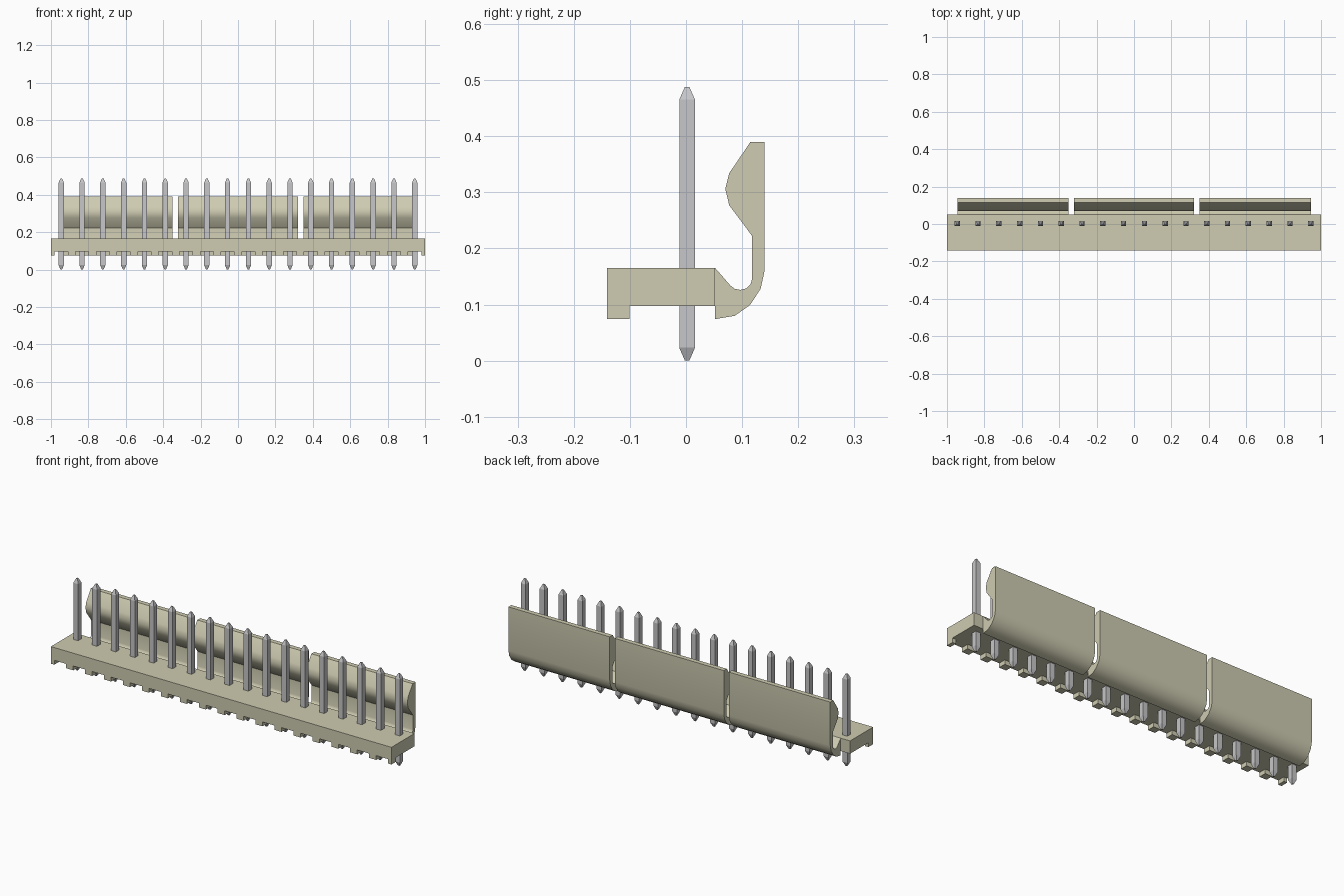
import bpy, bmesh, math
from mathutils import Vector

if "Cube" in bpy.data.objects:
    bpy.data.objects.remove(bpy.data.objects["Cube"], do_unlink=True)


def material(name, rgb, metallic=0.0):
    m = bpy.data.materials.new(name)
    m.use_nodes = True
    m.diffuse_color = (*rgb, 1)
    b = m.node_tree.nodes["Principled BSDF"]
    b.inputs["Base Color"].default_value = (*rgb, 1)
    b.inputs["Roughness"].default_value = 0.5
    return m


PLASTIC = material("cream_plastic", (0.62, 0.60, 0.44))
METAL = material("tin_metal", (0.57, 0.565, 0.58))


def make_object(name, bm, mat, smooth=None):
    bmesh.ops.recalc_face_normals(bm, faces=bm.faces)
    me = bpy.data.meshes.new(name)
    bm.to_mesh(me)
    bm.free()
    me.materials.append(mat)
    ob = bpy.data.objects.new(name, me)
    bpy.context.collection.objects.link(ob)
    if smooth:
        bpy.ops.object.select_all(action='DESELECT')
        ob.select_set(True)
        bpy.context.view_layer.objects.active = ob
        bpy.ops.object.shade_smooth_by_angle(angle=math.radians(smooth))
    return ob


def prism(name, points, offset, mat, smooth=None):
    """Extrude a closed outline of 3D points along an offset."""
    bm = bmesh.new()
    face = bm.faces.new([bm.verts.new(p) for p in points])
    ext = bmesh.ops.extrude_face_region(bm, geom=[face])
    moved = [v for v in ext["geom"] if isinstance(v, bmesh.types.BMVert)]
    bmesh.ops.translate(bm, verts=moved, vec=Vector(offset))
    return make_object(name, bm, mat, smooth)


PINS = 18
PITCH = 1.89 / (PINS - 1)
pin_xs = [-0.945 + i * PITCH for i in range(PINS)]
FRONT, LIP, BACK = -0.141, -0.101, 0.052
FOOT, FLOOR, TOP = 0.074, 0.097, 0.165

# Base slab behind the front lip
prism("base_slab", [(-1, LIP, FLOOR), (-1, BACK, FLOOR), (-1, BACK, TOP), (-1, LIP, TOP)],
      (2, 0, 0), PLASTIC)

# Front lip with a notch below every pin, leaving feet between them
comb = [(1, TOP), (-1, TOP), (-1, FOOT)]
for x in pin_xs:
    comb += [(x - 0.035, FOOT), (x - 0.035, FLOOR), (x + 0.035, FLOOR), (x + 0.035, FOOT)]
comb.append((1, FOOT))
prism("front_lip", [(x, FRONT, z) for x, z in comb], (0, LIP - FRONT, 0), PLASTIC)

# Latch sections with a hooked side profile (y, z)
latch = [(0.052, 0.165), (0.079, 0.134), (0.087, 0.128), (0.097, 0.126), (0.108, 0.129),
         (0.115, 0.136), (0.118, 0.146), (0.118, 0.222), (0.077, 0.277), (0.070, 0.306),
         (0.077, 0.334), (0.115, 0.390), (0.140, 0.390), (0.140, 0.160), (0.133, 0.128),
         (0.114, 0.099), (0.087, 0.080), (0.052, 0.074)]
for name, x0, x1 in (("right_latch", -0.945, -0.35), ("middle_latch", -0.32, 0.32),
                     ("left_latch", 0.35, 0.945)):
    prism(name, [(x0, y, z) for y, z in latch], (x1 - x0, 0, 0), PLASTIC, smooth=34)

# Square pins with tapered tips at both ends
pin_rings = [(0.0, 0.004), (0.023, 0.014), (0.465, 0.014), (0.488, 0.004)]
for i, x in enumerate(pin_xs):
    bm = bmesh.new()
    rings = [[bm.verts.new((x + sx * r, 0.002 + sy * r, z))
              for sx, sy in ((-1, -1), (1, -1), (1, 1), (-1, 1))] for z, r in pin_rings]
    for a, b in zip(rings, rings[1:]):
        for k in range(4):
            n = (k + 1) % 4
            bm.faces.new((a[k], a[n], b[n], b[k]))
    bm.faces.new(rings[0])
    bm.faces.new(rings[-1])
    make_object(f"pin_{i + 1}", bm, METAL)
